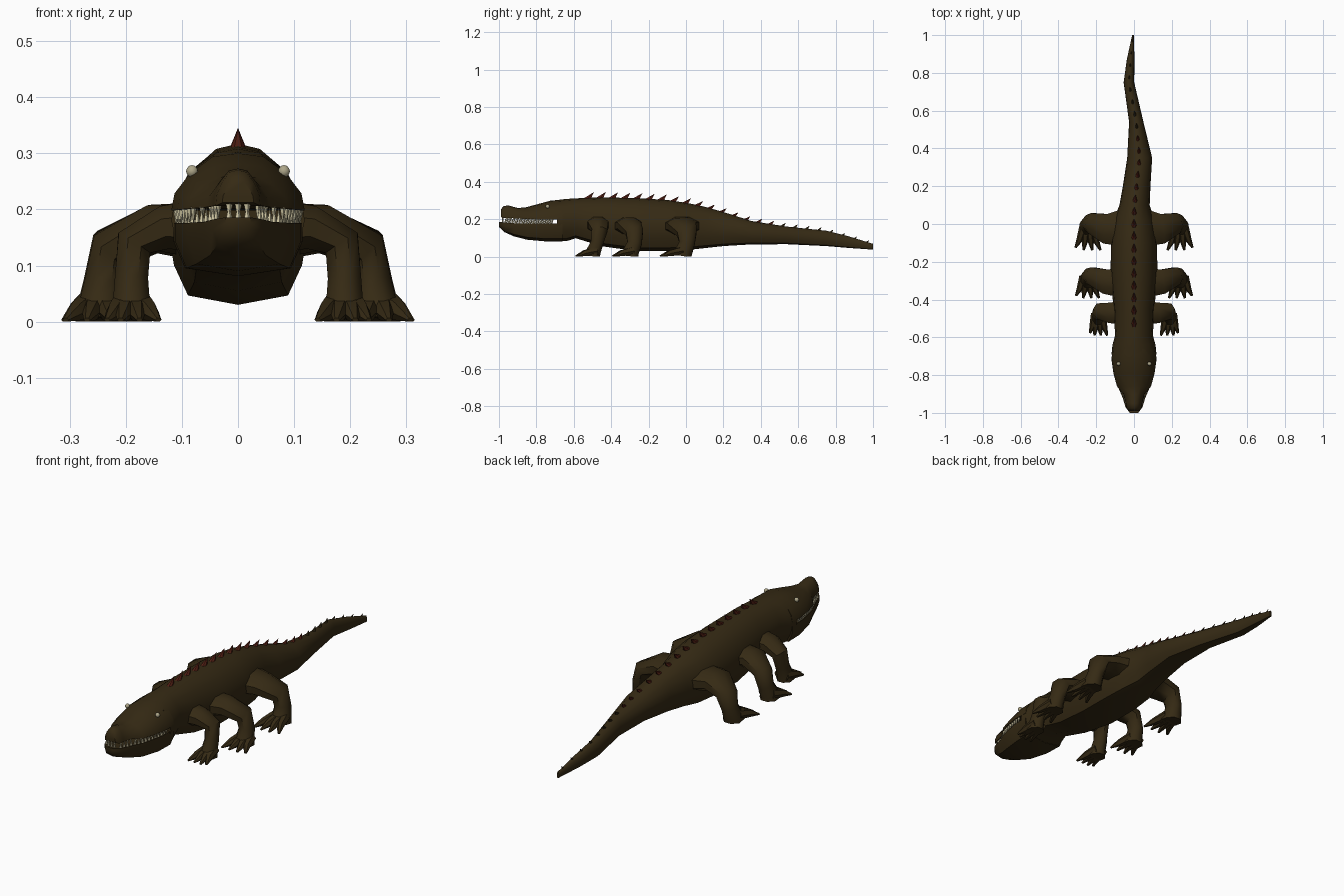
import bpy, bmesh, math
from mathutils import Vector

if "Cube" in bpy.data.objects:
    bpy.data.objects.remove(bpy.data.objects["Cube"])


def material(name, rgb):
    m = bpy.data.materials.new(name)
    m.diffuse_color = (*rgb, 1)
    m.use_nodes = True
    m.node_tree.nodes["Principled BSDF"].inputs["Base Color"].default_value = m.diffuse_color
    return m


HIDE = material("dark brown hide", (0.036, 0.023, 0.007))
RED = material("dark red spines", (0.085, 0.014, 0.007))
TOOTH = material("ivory teeth", (0.62, 0.56, 0.36))
EYE = material("pale eye", (0.42, 0.38, 0.25))


def finish(name, bm, mat, angle=50):
    bmesh.ops.recalc_face_normals(bm, faces=bm.faces)
    me = bpy.data.meshes.new(name)
    bm.to_mesh(me)
    bm.free()
    me.materials.append(mat)
    ob = bpy.data.objects.new(name, me)
    bpy.context.collection.objects.link(ob)
    bpy.ops.object.select_all(action='DESELECT')
    ob.select_set(True)
    bpy.context.view_layer.objects.active = ob
    bpy.ops.object.shade_smooth_by_angle(angle=math.radians(angle))
    return ob


def skin(bm, rings):
    """Join rings of points into a closed tube."""
    vs = [[bm.verts.new(p) for p in r] for r in rings]
    n = len(vs[0])
    for a, b in zip(vs, vs[1:]):
        for i in range(n):
            bm.faces.new((a[i], a[(i + 1) % n], b[(i + 1) % n], b[i]))
    bm.faces.new(vs[0])
    bm.faces.new(vs[-1])


def loft(name, half, stations):
    """half: right half profile, top to bottom; stations: y, x, width, top, bottom."""
    prof = half + [(-x, z) for x, z in reversed(half) if x > 0]
    rings = [[(xc + x * w, y, (zt + zb) / 2 + z * (zt - zb) / 2) for x, z in prof]
             for y, xc, w, zt, zb in stations]
    bm = bmesh.new()
    skin(bm, rings)
    return finish(name, bm, HIDE)


def tube(bm, pts, side, n=8):
    """pts: x, y, z, radius along y, radius across; kept above the ground."""
    c = [Vector((p[0] * side, p[1], p[2])) for p in pts]
    rings = []
    for i, p in enumerate(pts):
        t = (c[min(i + 1, len(c) - 1)] - c[max(i - 1, 0)]).normalized()
        ref = Vector((0, 1, 0)) if abs(t.y) < 0.8 else Vector((0, 0, 1))
        u = (ref - t * ref.dot(t)).normalized()
        v = t.cross(u)
        ring = []
        for k in range(n):
            a = 2 * math.pi * (k + 0.5) / n
            q = c[i] + u * math.cos(a) * p[3] + v * math.sin(a) * p[4]
            ring.append((q.x, q.y, max(q.z, 0)))
        rings.append(ring)
    skin(bm, rings)


def interp(table, y, col):
    t = sorted(table)
    for a, b in zip(t, t[1:]):
        if a[0] <= y <= b[0]:
            f = (y - a[0]) / (b[0] - a[0])
            return a[col] + (b[col] - a[col]) * f
    return t[0][col] if y < t[0][0] else t[-1][col]


# Body, neck and bent tail
BODY = [(-.69, 0, .119, .302, .082), (-.64, 0, .114, .308, .082), (-.59, 0, .100, .311, .098),
        (-.45, 0, .108, .317, .055), (-.27, 0, .124, .312, .03), (-.10, 0, .122, .303, .03),
        (.02, 0, .108, .284, .036), (.10, .003, .080, .266, .045), (.20, .014, .073, .238, .056),
        (.35, .030, .066, .190, .065), (.54, .012, .038, .160, .066), (.75, -.027, .028, .138, .056),
        (.87, -.018, .020, .108, .046), (1.0, -.005, .005, .068, .037)]
loft("body_and_tail", [(0, 1), (.36, .93), (.70, .68), (.93, .3), (1, -.1), (.92, -.5), (.72, -.88), (0, -1)], BODY)

# Upper and lower jaw
UPPER = [(-.66, 0, .115, .303, .198), (-.72, 0, .119, .300, .198), (-.79, 0, .109, .281, .199),
         (-.86, 0, .090, .262, .201), (-.90, 0, .056, .260, .204), (-.95, 0, .044, .273, .206),
         (-.975, 0, .040, .270, .206), (-.99, 0, .028, .252, .212)]
LOWER = [(-.66, 0, .115, .176, .081), (-.75, 0, .112, .176, .081), (-.85, 0, .090, .176, .090),
         (-.92, 0, .060, .178, .108), (-.97, 0, .045, .182, .130), (-1.0, 0, .022, .186, .158)]
loft("upper_jaw", [(0, 1), (.38, .88), (.72, .3), (.95, -.4), (1, -1), (0, -1)], UPPER)
loft("lower_jaw", [(0, 1), (1, 1), (1, .3), (.82, -.7), (0, -1)], LOWER)


# Teeth along both jaws
def cone(bm, base, tip, rx, ry, n=5):
    ring = [bm.verts.new((base[0] + rx * math.cos(2 * math.pi * k / n),
                          base[1] + ry * math.sin(2 * math.pi * k / n), base[2])) for k in range(n)]
    top = bm.verts.new(tip)
    for k in range(n):
        bm.faces.new((ring[k], ring[(k + 1) % n], top))
    bm.faces.new(ring)


for name, jaw, col, length, shift in (("upper_teeth", UPPER, 4, -.027, 0), ("lower_teeth", LOWER, 3, .026, .009)):
    bm = bmesh.new()
    for i in range(14):
        y = -.715 - i * .0185 - shift
        for s in (-1, 1):
            x = s * (interp(jaw, y, 2) - .008)
            z = interp(jaw, y, col)
            cone(bm, (x, y, z - length * .1), (x, y, z + length), .006, .008)
    for x in (-.016, 0, .016):
        z = interp(jaw, -.98, col)
        cone(bm, (x, -.98, z - length * .1), (x, -.98, z + length), .007, .006)
    finish(name, bm, TOOTH, 20)

# Eyes
for s, label in ((-1, "left"), (1, "right")):
    bm = bmesh.new()
    bmesh.ops.create_uvsphere(bm, u_segments=10, v_segments=6, radius=.011)
    bmesh.ops.translate(bm, verts=bm.verts, vec=(s * .082, -.74, .268))
    finish(label + "_eye", bm, EYE)

# Three pairs of sprawling legs: limb path, then foot (x, y) and toe reach
LEGS = {
    "front": ([(.05, -.47, .17, .07, .055), (.13, -.47, .168, .058, .042), (.185, -.462, .140, .045, .036),
               (.190, -.475, .075, .036, .032), (.190, -.495, .025, .042, .036), (.190, -.50, 0, .045, .04)],
              (.190, -.505), .085, (-.040, -.012, .016, .036)),
    "middle": ([(.05, -.31, .16, .09, .055), (.15, -.305, .168, .07, .044), (.225, -.275, .130, .05, .042),
                (.240, -.275, .070, .042, .036), (.245, -.295, .025, .046, .042), (.245, -.30, 0, .05, .046)],
               (.245, -.31), .082, (-.050, -.016, .020, .052)),
    "rear": ([(.05, -.02, .16, .11, .06), (.15, -.025, .165, .085, .046), (.225, .005, .130, .058, .044),
              (.240, .005, .070, .045, .038), (.245, -.012, .025, .050, .044), (.245, -.02, 0, .055, .048)],
             (.245, -.05), .088, (-.056, -.020, .018, .054)),
}
for pos, (path, (fx, fy), reach, toes) in LEGS.items():
    for s, label in ((-1, "left"), (1, "right")):
        bm = bmesh.new()
        tube(bm, path, s)
        for i, dx in enumerate(toes):
            r = reach * (.85 if i == 3 else 1)
            tube(bm, [(fx + dx * .45, fy + .03, .030, .024, .022),
                      (fx + dx * .8, fy - r * .45, .018, .018, .017),
                      (fx + dx * 1.2, fy - r, .003, .004, .006)], s, 6)
        finish(f"{label}_{pos}_leg", bm, HIDE)

# Spines leaning backwards along the back and tail
back, tail = bmesh.new(), bmesh.new()
ys = [-.535 + .065 * i for i in range(24)]
for y in ys:
    k = 1 if y < 0 else max(.45, 1 - .6 * y)
    bm = back if y < .48 else tail
    x, z = interp(BODY, y, 1), interp(BODY, y, 3)
    tip = y + .042 * k
    cone(bm, (x, y, z - .010), (interp(BODY, tip, 1), tip, interp(BODY, tip, 3) + .029 * k),
         .016 * k, .028 * k, 6)
finish("back_spines", back, RED, 30)
finish("tail_spines", tail, HIDE, 30)
